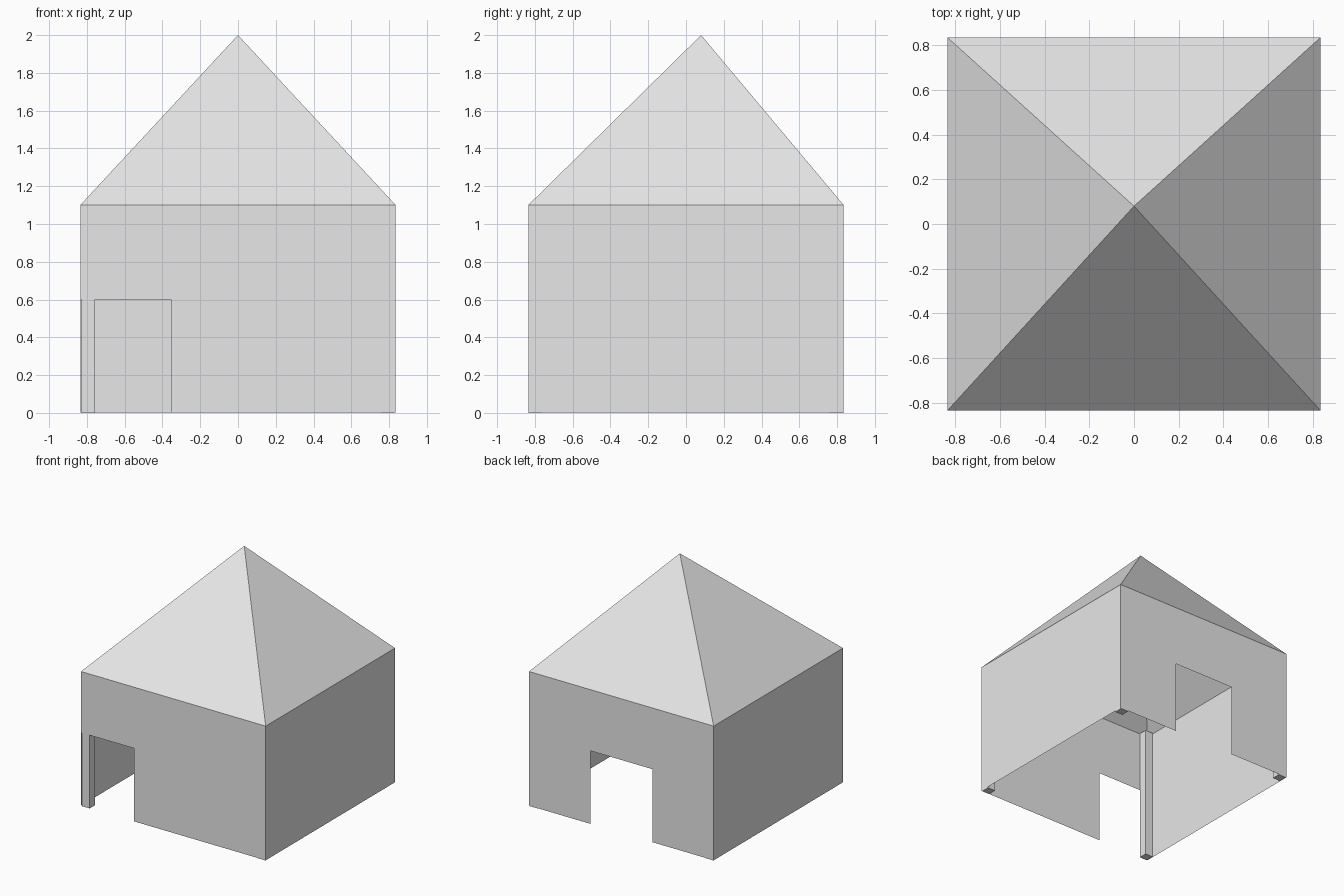
import bpy
import bmesh
from mathutils import Vector

cube = bpy.data.objects.get("Cube")
if cube:
    bpy.data.objects.remove(cube, do_unlink=True)

HALF = 0.835      # half width of the hut
EAVES = 1.1       # wall height
DOOR = 0.6        # opening height
BASE = 0.003      # walls stop just above the ground
POST = 0.07       # post thickness
INSET = 0.007     # gap between post and side wall

grey = bpy.data.materials.new("plain_grey")
grey.use_nodes = True
colour = (0.8, 0.8, 0.8, 1)
grey.diffuse_color = colour
grey.node_tree.nodes["Principled BSDF"].inputs["Base Color"].default_value = colour


def sheet(name, polygons, outward=None):
    """Flat faces from lists of points, each turned to face away from the middle."""
    bm = bmesh.new()
    for points in polygons:
        face = bm.faces.new([bm.verts.new(p) for p in points])
        face.normal_update()
        direction = Vector(outward) if outward else face.calc_center_median() - Vector((0, 0, 1))
        if face.normal.dot(direction) < 0:
            face.normal_flip()
    bmesh.ops.remove_doubles(bm, verts=bm.verts, dist=0.0001)
    return finish(name, bm)


def finish(name, bm):
    mesh = bpy.data.meshes.new(name)
    bm.to_mesh(mesh)
    bm.free()
    mesh.materials.append(grey)
    obj = bpy.data.objects.new(name, mesh)
    bpy.context.collection.objects.link(obj)
    return obj


# Front wall: doorway running into the corner
front = [(-HALF, EAVES), (-HALF, DOOR), (-0.355, DOOR), (-0.355, BASE), (HALF, BASE), (HALF, EAVES)]
sheet("front_wall", [[(x, -HALF, z) for x, z in front]], (0, -1, 0))

# Back wall: doorway in the middle
back = [(-HALF, EAVES), (-HALF, BASE), (-0.28, BASE), (-0.28, DOOR),
        (0.28, DOOR), (0.28, BASE), (HALF, BASE), (HALF, EAVES)]
sheet("back_wall", [[(x, HALF, z) for x, z in back]], (0, 1, 0))

# Solid side walls
for name, side in (("left_wall", 1), ("right_wall", -1)):
    x = side * HALF
    sheet(name, [[(x, -HALF, BASE), (x, HALF, BASE), (x, HALF, EAVES), (x, -HALF, EAVES)]], (side, 0, 0))

# Four-sided roof, open beneath, with its peak set towards the back
corners = [(-HALF, -HALF, EAVES), (HALF, -HALF, EAVES), (HALF, HALF, EAVES), (-HALF, HALF, EAVES)]
peak = (0, 0.08, 2)
sheet("roof", [[corners[i], corners[(i + 1) % 4], peak] for i in range(4)])

# Corner posts
for end, sy in (("front", -1), ("back", 1)):
    for side, sx in (("left", 1), ("right", -1)):
        bm = bmesh.new()
        bmesh.ops.create_cube(bm, size=1)
        bmesh.ops.scale(bm, vec=(POST, POST, EAVES), verts=bm.verts)
        bmesh.ops.translate(bm, verts=bm.verts, vec=(
            sx * (HALF - INSET - POST / 2), sy * (HALF - 0.002 - POST / 2), EAVES / 2))
        finish(f"{end}_{side}_post", bm)
